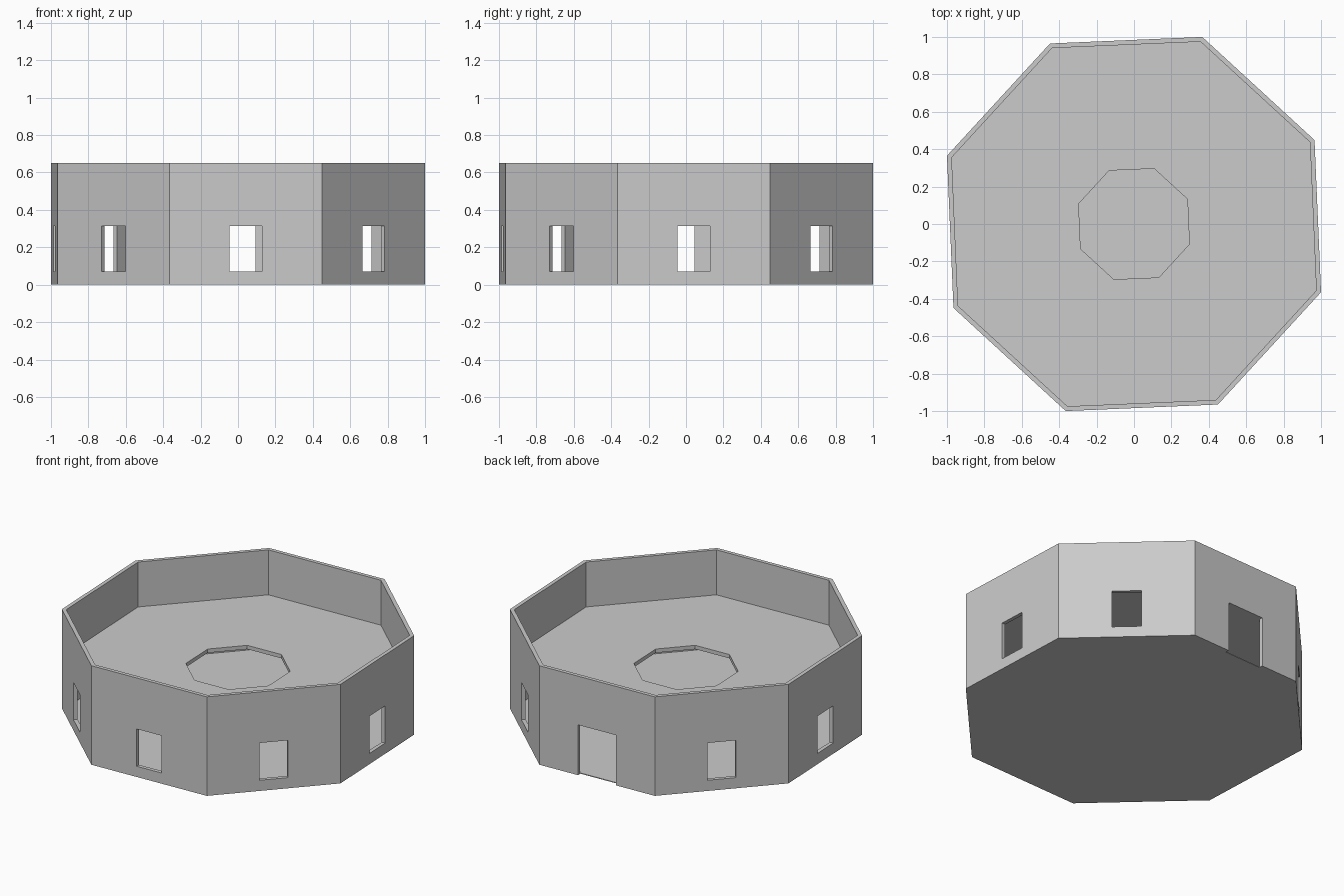
import bpy, bmesh, math
from mathutils import Matrix

if "Cube" in bpy.data.objects:
    bpy.data.objects.remove(bpy.data.objects["Cube"])

SIDES = 8
TURN = math.radians(24.95)          # direction of the first corner
R_OUT, R_IN, R_HOLE = 1.0645, 1.0375, 0.315
APOTHEM = R_OUT * math.cos(math.pi / SIDES)


def finish(name, bm):
    bmesh.ops.recalc_face_normals(bm, faces=bm.faces)
    mesh = bpy.data.meshes.new(name)
    bm.to_mesh(mesh)
    bm.free()
    obj = bpy.data.objects.new(name, mesh)
    bpy.context.collection.objects.link(obj)
    return obj


def octagon_slab(name, r_out, z0, z1, r_in=None):
    """Solid octagonal slab, or a ring when r_in is given."""
    bm = bmesh.new()

    def loop(r, z):
        angles = [TURN + i * math.tau / SIDES for i in range(SIDES)]
        return [bm.verts.new((r * math.cos(a), r * math.sin(a), z)) for a in angles]

    loops = [loop(r_out, z0), loop(r_out, z1)]
    if r_in:
        loops += [loop(r_in, z1), loop(r_in, z0)]
        pairs = list(zip(loops, loops[1:] + loops[:1]))
    else:
        bm.faces.new(loops[0])
        bm.faces.new(loops[1])
        pairs = [(loops[0], loops[1])]
    for a, b in pairs:
        for i in range(SIDES):
            j = (i + 1) % SIDES
            bm.faces.new((a[i], a[j], b[j], b[i]))
    return finish(name, bm)


# Walls with a parapet above the roof
walls = octagon_slab("walls", R_OUT, 0, 0.65, R_IN)

# Cutters: a window in each side, a door in the back one
bm = bmesh.new()
for i in range(SIDES):
    angle = TURN + (i + 0.5) * math.tau / SIDES
    is_door = i == 1
    width, z0, z1 = (0.27, -0.1, 0.33) if is_door else (0.175, 0.07, 0.315)
    bmesh.ops.create_cube(bm, size=1, matrix=(
        Matrix.Rotation(angle, 4, 'Z')
        @ Matrix.Translation((APOTHEM, 0, (z0 + z1) / 2))
        @ Matrix.Diagonal((0.2, width, z1 - z0, 1))))
cutter = finish("opening_cutter", bm)
cutter.hide_render = True

cut = walls.modifiers.new("openings", 'BOOLEAN')
cut.operation = 'DIFFERENCE'
cut.solver = 'EXACT'
cut.object = cutter
bpy.context.view_layer.objects.active = walls
walls.select_set(True)
bpy.ops.object.modifier_apply(modifier=cut.name)
bpy.data.objects.remove(cutter)

# Thin ground floor, and roof deck with an octagonal opening
octagon_slab("floor", R_IN, 0, 0.005)
octagon_slab("roof_deck", R_IN, 0.33, 0.355, R_HOLE)
